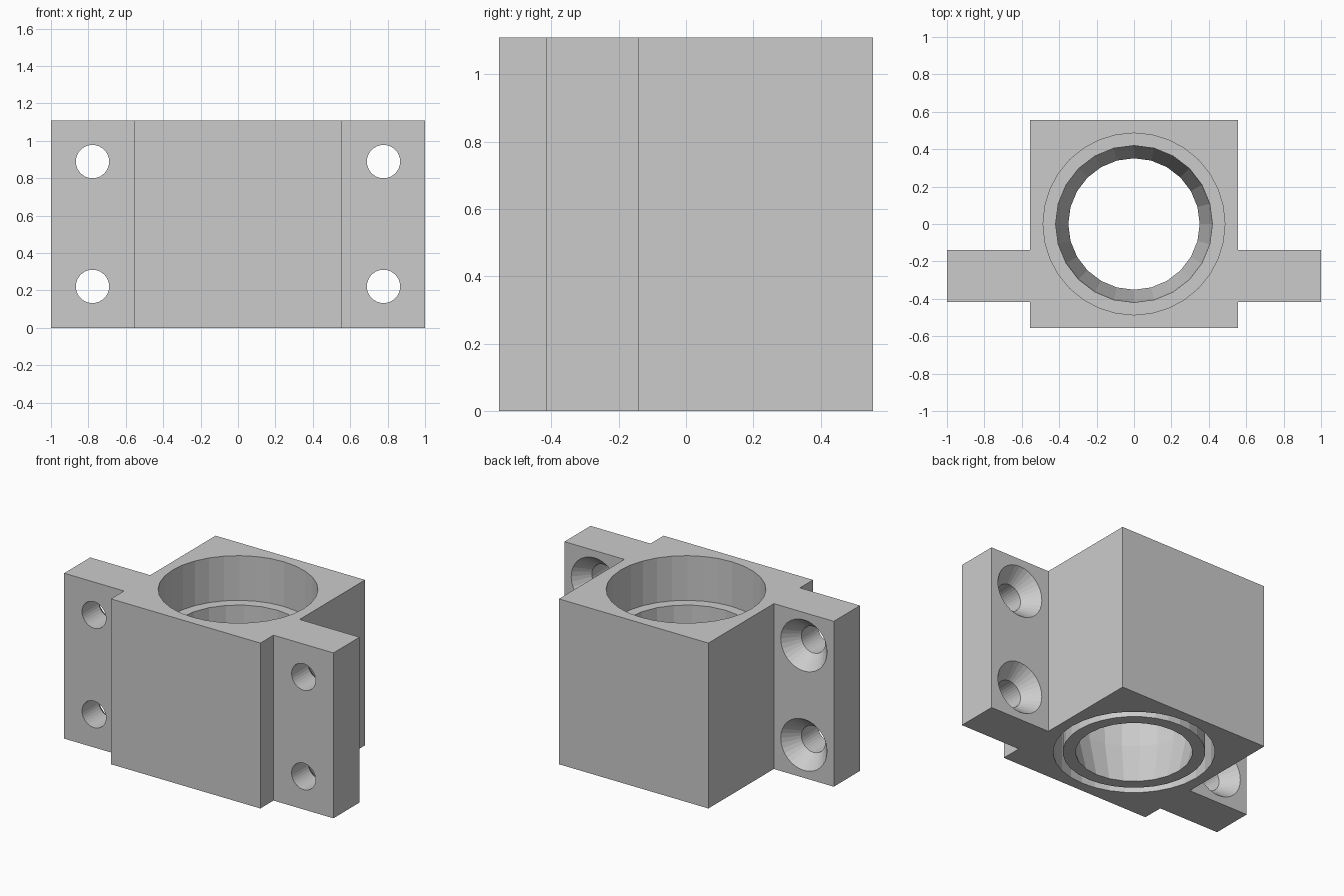
import bpy, bmesh, math
from mathutils import Matrix, Vector

old = bpy.data.objects.get("Cube")
if old:
    bpy.data.objects.remove(old, do_unlink=True)

grey = bpy.data.materials.new("plain grey")
grey.use_nodes = True
colour = (0.6, 0.6, 0.6, 1)
grey.diffuse_color = colour
grey.node_tree.nodes["Principled BSDF"].inputs["Base Color"].default_value = colour

HALF, HEIGHT = 0.555, 1.11
FLANGE_FRONT, FLANGE_BACK = -0.416, -0.139


def add_object(name, bm):
    bmesh.ops.recalc_face_normals(bm, faces=bm.faces)
    mesh = bpy.data.meshes.new(name)
    bm.to_mesh(mesh)
    bm.free()
    mesh.materials.append(grey)
    obj = bpy.data.objects.new(name, mesh)
    bpy.context.collection.objects.link(obj)
    return obj


def lathe(name, profile, sides, closed=False, matrix=Matrix()):
    """Solid of revolution about z from (radius, height) points."""
    bm = bmesh.new()
    verts = [bm.verts.new((r, 0, z)) for r, z in profile]
    edges = [bm.edges.new(pair) for pair in zip(verts, verts[1:])]
    if closed:
        edges.append(bm.edges.new((verts[-1], verts[0])))
    bmesh.ops.spin(bm, geom=verts + edges, cent=(0, 0, 0), axis=(0, 0, 1),
                   angle=math.tau, steps=sides)
    bmesh.ops.remove_doubles(bm, verts=bm.verts, dist=1e-4)
    bm.transform(matrix)
    return add_object(name, bm)


# Block with side flanges, extruded from half of a mirrored plan
half_plan = [(HALF, -HALF), (HALF, FLANGE_FRONT), (1, FLANGE_FRONT),
             (1, FLANGE_BACK), (HALF, FLANGE_BACK), (HALF, HALF)]
plan = half_plan + [(-x, y) for x, y in reversed(half_plan)]
bm = bmesh.new()
base = bm.faces.new([bm.verts.new((x, y, 0)) for x, y in plan])
top = bmesh.ops.extrude_face_region(bm, geom=[base])["geom"]
bmesh.ops.translate(bm, vec=(0, 0, HEIGHT),
                    verts=[v for v in top if isinstance(v, bmesh.types.BMVert)])
housing = add_object("bearing_housing", bm)

# Bore tapering to a lip, upper counterbore and lower ring groove
cutters = [
    lathe("bore_cutter", [(0, -0.05), (0.34, -0.05), (0.415, 0.28),
                          (0.42, 0.9), (0, 0.9)], 24),
    lathe("counterbore_cutter", [(0, 0.81), (0.486, 0.81),
                                 (0.486, 1.2), (0, 1.2)], 32),
    lathe("groove_cutter", [(0.428, -0.1), (0.486, -0.1),
                            (0.486, 0.28), (0.428, 0.28)], 32, closed=True),
]

# Countersunk screw holes, wide at the back of the flange
screw = [(0, -0.05), (0.172, -0.05), (0.172, 0), (0.089, 0.1),
         (0.089, 0.4), (0, 0.4)]
for x in (-0.778, 0.778):
    for z in (0.222, 0.889):
        place = (Matrix.Translation(Vector((x, FLANGE_BACK, z)))
                 @ Matrix.Rotation(math.pi / 2, 4, 'X'))
        cutters.append(lathe("screw_cutter", screw, 32, matrix=place))

# Cut everything out and discard the cutters
bpy.context.view_layer.objects.active = housing
for cutter in cutters:
    mod = housing.modifiers.new("cut", 'BOOLEAN')
    mod.operation = 'DIFFERENCE'
    mod.solver = 'EXACT'
    mod.object = cutter
    cutter.hide_render = True
    bpy.ops.object.modifier_apply(modifier=mod.name)
    bpy.data.objects.remove(cutter, do_unlink=True)
